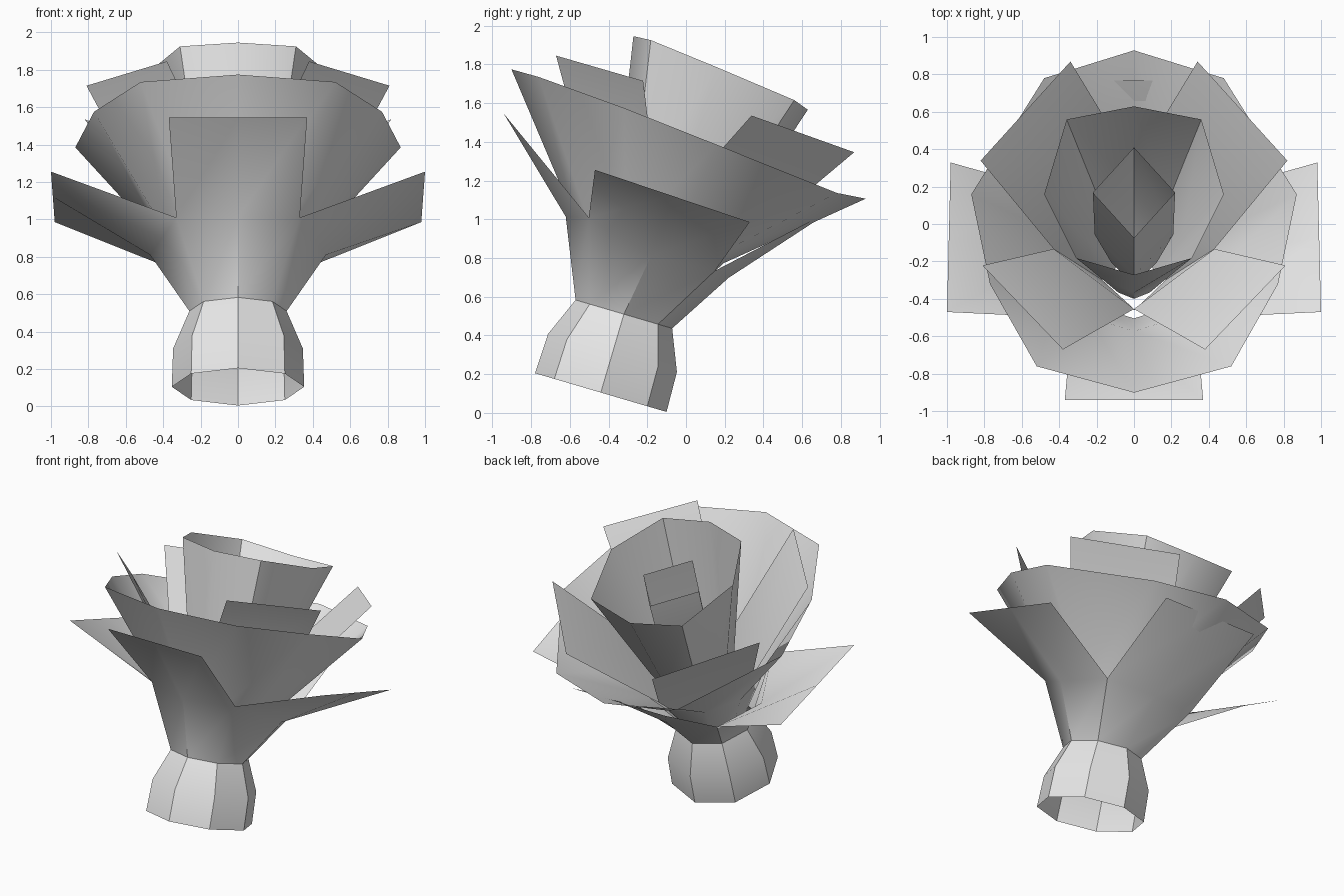
import bpy, bmesh
from math import sin, cos, pi, radians
from mathutils import Matrix, Vector

if "Cube" in bpy.data.objects:
    bpy.data.objects.remove(bpy.data.objects["Cube"], do_unlink=True)

grey = bpy.data.materials.new("light_grey")
grey.use_nodes = True
grey.diffuse_color = (0.8, 0.8, 0.8, 1)
grey.node_tree.nodes["Principled BSDF"].inputs["Base Color"].default_value = (0.8, 0.8, 0.8, 1)

# The flower is built upright and then leaned backwards
LEAN = Matrix.Translation((0, -0.44, 0.105)) @ Matrix.Rotation(radians(-16.4), 4, 'X')


def ring(n, rx, z, ry=None, cy=0.0):
    """Closed ring that starts at the front and runs towards +x."""
    ry = ry or rx
    return [(rx * sin(2 * pi * i / n), cy - ry * cos(2 * pi * i / n), z) for i in range(n)]


def mirrored(half):
    """Closed ring from its +x half, front point first, back point last."""
    return half + [(-x, y, z) for x, y, z in reversed(half[1:-1])]


def shell(name, rings, petals=()):
    """Loft the rings; each petal joins top-ring indices to an outer edge."""
    bm = bmesh.new()
    rows = [[bm.verts.new(p) for p in r] for r in rings]
    n = len(rows[0])
    for low, high in zip(rows, rows[1:]):
        for i in range(n):
            j = (i + 1) % n
            bm.faces.new((low[i], low[j], high[j], high[i]))
    for ids, a, b in petals:
        base = [rows[-1][i % n] for i in ids]
        a, b = Vector(a), Vector(b)
        tips = [bm.verts.new(a.lerp(b, k / (len(base) - 1))) for k in range(len(base))]
        for k in range(len(base) - 1):
            bm.faces.new((base[k], base[k + 1], tips[k + 1], tips[k]))
    bm.transform(LEAN)
    mesh = bpy.data.meshes.new(name)
    bm.to_mesh(mesh)
    bm.free()
    mesh.materials.append(grey)
    mesh.shade_smooth()
    mesh.set_sharp_from_angle(angle=radians(40))
    obj = bpy.data.objects.new(name, mesh)
    bpy.context.collection.objects.link(obj)
    return obj


def flip(p):
    return (-p[0], p[1], p[2])


# Open bulging base
shell("flower_base", [ring(8, 0.354, 0), ring(8, 0.347, 0.213), ring(8, 0.26, 0.422)])

# Lowest cup with four wide petals
cup = mirrored([(0, -0.43, 0.82), (0.33, -0.315, 0.85), (0.47, 0.05, 0.75),
                (0.35, 0.388, 0.77), (0, 0.466, 0.755)])
side_a, side_b = (1.0, -0.354, 1.095), (0.98, 0.489, 1.062)
shell("outer_petals", [ring(8, 0.26, 0.422), cup], [
    ((7, 8, 9), (-0.37, -0.887, 1.24), (0.37, -0.887, 1.24)),
    ((1, 2, 3), side_a, side_b),
    ((3, 4, 5), (0.37, 0.89, 1.252), (-0.37, 0.89, 1.252)),
    ((5, 6, 7), flip(side_b), flip(side_a)),
])

# Broad flared funnel
rim = mirrored([(0, -0.914, 1.471), (0.52, -0.768, 1.473), (0.77, -0.301, 1.444),
                (0.87, 0.213, 1.397), (0.48, 0.879, 1.333), (0, 1.03, 1.347)])
shell("flared_funnel", [ring(10, 0.2, 0.45), ring(10, 0.4, 0.82, 0.4, 0.02), rim])

# Four diagonal petals on a square cup
square = mirrored([(0, -0.28, 0.9), (0.43, 0.04, 0.95), (0, 0.5, 0.95)])
front_a, front_b = (0.38, -0.713, 1.604), (0.81, -0.245, 1.606)
back_a, back_b = (0.82, 0.343, 1.592), (0.34, 0.905, 1.56)
shell("diagonal_petals", [ring(4, 0.17, 0.5), square], [
    ((0, 1), front_a, front_b),
    ((1, 2), back_a, back_b),
    ((2, 3), flip(back_b), flip(back_a)),
    ((3, 4), flip(front_b), flip(front_a)),
])

# Inner funnel
inner_rim = mirrored([(0, -0.358, 1.813), (0.31, -0.266, 1.819), (0.48, 0.1, 1.781),
                      (0.36, 0.532, 1.731), (0, 0.613, 1.703)])
shell("inner_funnel", [ring(8, 0.12, 0.55), ring(8, 0.26, 0.97, 0.3, 0.09), inner_rim])

# Square tube at the heart
shell("centre_bud", [ring(4, 0.12, 0.65, 0.12, 0.05), ring(4, 0.21, 0.95, 0.23, 0.12),
                     ring(4, 0.22, 1.677, 0.252, 0.14)])
